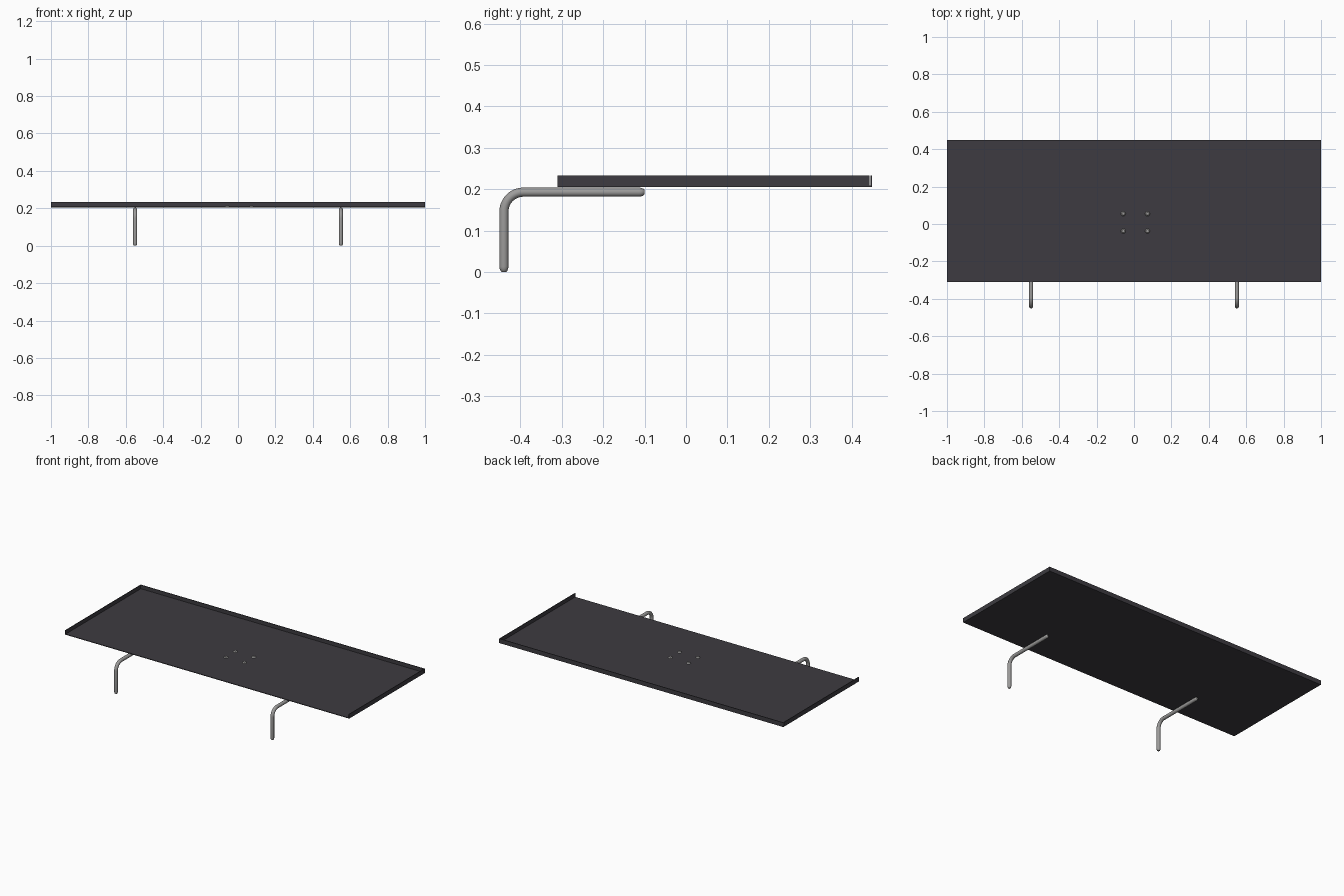
import bpy, bmesh, math
from mathutils import Vector

cube = bpy.data.objects.get("Cube")
if cube:
    bpy.data.objects.remove(cube, do_unlink=True)


def material(name, color, rough):
    m = bpy.data.materials.new(name)
    m.use_nodes = True
    m.diffuse_color = (*color, 1)
    bsdf = m.node_tree.nodes["Principled BSDF"]
    bsdf.inputs["Base Color"].default_value = (*color, 1)
    bsdf.inputs["Roughness"].default_value = rough
    return m


charcoal = material("charcoal paint", (0.047, 0.044, 0.052), 0.6)
steel = material("grey steel", (0.34, 0.335, 0.33), 0.5)


def finish(name, bm, mat, smooth=False):
    bmesh.ops.recalc_face_normals(bm, faces=bm.faces)
    me = bpy.data.meshes.new(name)
    bm.to_mesh(me)
    bm.free()
    me.materials.append(mat)
    ob = bpy.data.objects.new(name, me)
    bpy.context.collection.objects.link(ob)
    if smooth:
        bpy.ops.object.select_all(action="DESELECT")
        ob.select_set(True)
        bpy.context.view_layer.objects.active = ob
        bpy.ops.object.shade_smooth_by_angle(angle=math.radians(40))
    return ob


def box(name, lo, hi, mat):
    bm = bmesh.new()
    bmesh.ops.create_cube(bm, size=1)
    for v in bm.verts:
        v.co = [l + (c + 0.5) * (h - l) for c, l, h in zip(v.co, lo, hi)]
    return finish(name, bm, mat)


# Sheet metal shelf, open at the front, with upturned flanges on three sides
FRONT, BACK, BOTTOM, TOP, T = -0.31, 0.45, 0.205, 0.233, 0.004
box("shelf_panel", (-1, FRONT, BOTTOM), (1, BACK, BOTTOM + T), charcoal)
box("back_flange", (-1, BACK - T, BOTTOM + T), (1, BACK, TOP), charcoal)
for side, x in (("right", -1), ("left", 1 - T)):
    box(side + "_flange", (x, FRONT, BOTTOM + T), (x + T, BACK - T - 0.002, TOP), charcoal)


# Bent tube supports with rounded tips
def tube(name, x, r=0.011, bend=0.047, sides=20):
    y0, z1, y1 = -0.44, 0.193, -0.1
    tip = ((0, 0.45), (0.003, 0.75), (0.008, 0.93), (0.013, 1))
    up, back = Vector((0, 0, 1)), Vector((0, 1, 0))
    rings = [(Vector((x, y0, d)), up, s) for d, s in tip]
    center = Vector((x, y0 + bend, z1 - bend))
    for i in range(13):
        a = math.radians(7.5 * i)
        radial = -back * math.cos(a) + up * math.sin(a)
        rings.append((center + radial * bend, back * math.sin(a) + up * math.cos(a), 1))
    rings += [(Vector((x, y1 - d, z1)), back, s) for d, s in reversed(tip)]

    bm = bmesh.new()
    across = Vector((1, 0, 0))
    loops = []
    for c, tangent, s in rings:
        n = tangent.cross(across)
        angles = [math.tau * k / sides for k in range(sides)]
        loops.append([bm.verts.new(c + (across * math.cos(a) + n * math.sin(a)) * r * s)
                      for a in angles])
    for a, b in zip(loops, loops[1:]):
        for k in range(sides):
            j = (k + 1) % sides
            bm.faces.new((a[k], a[j], b[j], b[k]))
    bm.faces.new(loops[0])
    bm.faces.new(loops[-1])
    finish(name, bm, steel, True)


tube("right_support", -0.55)
tube("left_support", 0.55)

# Four low screw heads in the middle of the shelf
for row, y in (("front", -0.038), ("back", 0.055)):
    for side, x in (("right", -0.057), ("left", 0.072)):
        bm = bmesh.new()
        bmesh.ops.create_cone(bm, cap_ends=True, segments=12, radius1=0.013,
                              radius2=0.008, depth=0.006)
        bmesh.ops.translate(bm, verts=bm.verts, vec=(x, y, BOTTOM + T + 0.003))
        finish(f"{row}_{side}_screw", bm, steel)
